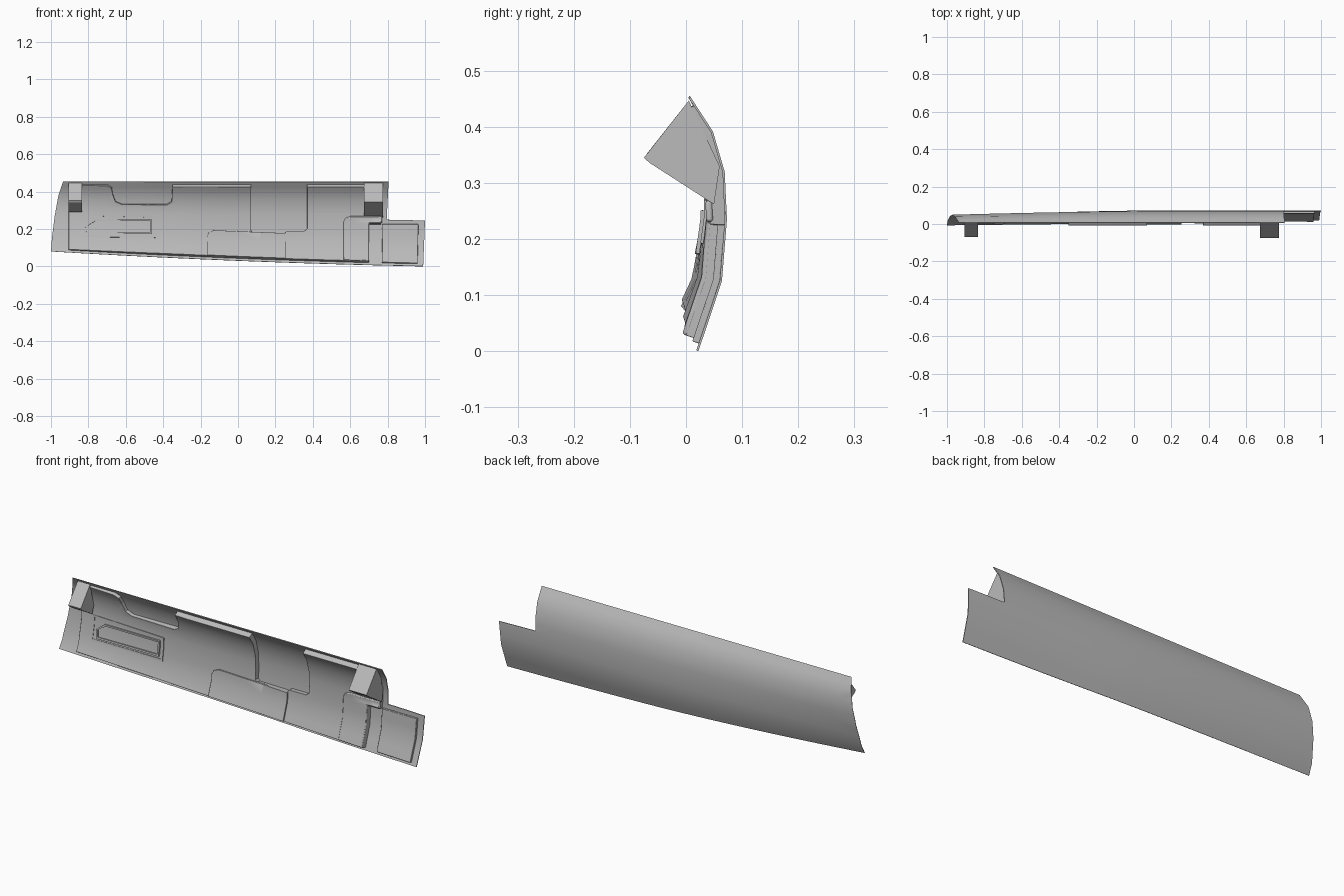
import bpy, bmesh, math
from mathutils import Vector

cube = bpy.data.objects.get("Cube")
if cube:
    bpy.data.objects.remove(cube, do_unlink=True)

GREY = (0.5, 0.5, 0.5, 1)
mat = bpy.data.materials.new("panel grey")
mat.use_nodes = True
mat.diffuse_color = GREY
mat.node_tree.nodes["Principled BSDF"].inputs["Base Color"].default_value = GREY

# Curved section of the outer skin, as (y, z)
SECTION = [(.022, 0), (.064, .125), (.073, .235), (.069, .32), (.048, .392), (.007, .455)]


def skin_y(x, z):
    pair = SECTION[-2:]
    for a, b in zip(SECTION, SECTION[1:]):
        if z <= b[1]:
            pair = (a, b)
            break
    (y0, z0), (y1, z1) = pair
    y = y0 + (y1 - y0) * (z - z0) / (z1 - z0)
    sweep = max(0, .2 - x) / 1.2
    return y - .15 * (.455 - z) * sweep ** 1.7


def on_skin(x, z, depth):
    """Point lying a given depth inside the skin, along its normal."""
    h = .02
    slope = (skin_y(x, z + h) - skin_y(x, z - h)) / (2 * h)
    n = Vector((0, 1, -slope)).normalized()
    taper = min(1, max(.4, .4 + .6 * (x + .9) / .6))
    return Vector((x, skin_y(x, z), z)) - n * depth * taper


def bottom(x):
    return .03 - .04 * x + .01 * x * x


def bottom_edge(x0, x1, lift, steps=8):
    xs = [x0 + (x1 - x0) * i / steps for i in range(steps + 1)]
    return [(x, bottom(x) + lift) for x in xs]


def finish(name, bm, bevel=0):
    bmesh.ops.recalc_face_normals(bm, faces=bm.faces)
    mesh = bpy.data.meshes.new(name)
    bm.to_mesh(mesh)
    bm.free()
    mesh.materials.append(mat)
    ob = bpy.data.objects.new(name, mesh)
    bpy.context.collection.objects.link(ob)
    bpy.context.view_layer.objects.active = ob
    for o in bpy.context.selected_objects:
        o.select_set(False)
    ob.select_set(True)
    bpy.ops.object.shade_smooth_by_angle(angle=math.radians(32))
    if bevel:
        mod = ob.modifiers.new("soft_edges", 'BEVEL')
        mod.width = bevel
        mod.segments = 2
        mod.limit_method = 'ANGLE'
        mod.angle_limit = math.radians(50)
    return ob


def panel(name, polygons, back, front, bevel=0):
    """Solid plate with x-z outlines, wrapped onto the skin."""
    bm = bmesh.new()
    for poly in polygons:
        bm.faces.new([bm.verts.new((x, 0, z)) for x, z in poly])
    bmesh.ops.remove_doubles(bm, verts=bm.verts, dist=1e-5)
    cuts = [((0, 0, z), (0, 0, 1)) for _, z in SECTION[1:-1]]
    cuts += [((0, 0, z), (0, 0, 1)) for z in (.06, .18, .28, .357, .424)]
    cuts += [((i * .1 + .013, 0, 0), (1, 0, 0)) for i in range(-10, 10)]
    for co, no in cuts:
        bmesh.ops.bisect_plane(bm, geom=bm.verts[:] + bm.edges[:] + bm.faces[:],
                               dist=1e-5, plane_co=co, plane_no=no)
    verts, faces = bm.verts[:], bm.faces[:]
    rim = [e for e in bm.edges if e.is_boundary]
    twin = {v: bm.verts.new(on_skin(v.co.x, v.co.z, front)) for v in verts}
    for f in faces:
        bm.faces.new([twin[v] for v in reversed(f.verts)])
    for e in rim:
        a, b = e.verts
        bm.faces.new((a, b, twin[b], twin[a]))
    for v in verts:
        v.co = on_skin(v.co.x, v.co.z, back)
    return finish(name, bm, bevel)


def ring(outline, width):
    """Quads between an outline and a copy shrunk by a border width."""
    xs, zs = zip(*outline)
    cx, cz = (min(xs) + max(xs)) / 2, (min(zs) + max(zs)) / 2
    sx = 1 - 2 * width / (max(xs) - min(xs))
    sz = 1 - 2 * width / (max(zs) - min(zs))
    inner = [(cx + (x - cx) * sx, cz + (z - cz) * sz) for x, z in outline]
    n = len(outline)
    return [(outline[i], outline[(i + 1) % n], inner[(i + 1) % n], inner[i]) for i in range(n)]


# Outer skin with the notched end
panel("outer_skin", [bottom_edge(-1, .99, 0, 16) + [
    (1, .245), (.9, .248), (.795, .25), (.805, .453), (-.935, .455),
    (-.96, .38), (-.98, .27), (-.995, .15)]], 0, .004)

# Inner lining with two upper recesses and a lower slot
panel("inner_lining", [bottom_edge(-.905, .7, .012) + [
    (.7, .225), (.765, .225), (.775, .44), (.37, .44), (.37, .2), (.355, .188),
    (.26, .188), (.25, .175), (.08, .178), (.07, .19), (.07, .44), (-.35, .44),
    (-.355, .35), (-.38, .335), (-.62, .335), (-.655, .35), (-.67, .39),
    (-.675, .425), (-.7, .44), (-.905, .44)]], .003, .03, .005)

# Raised boxes along the bottom
panel("centre_box", [bottom_edge(-.165, .255, .012) + [
    (.255, .175), (-.13, .19), (-.155, .18), (-.165, .16)]], .025, .038, .006)
panel("side_box", [bottom_edge(.565, .7, .012, 2) + [
    (.7, .23), (.77, .23), (.77, .27), (.6, .27), (.575, .26), (.565, .24)]], .025, .037, .006)

# Thin cover at the notched end
panel("end_cover", [bottom_edge(.77, .96, .012, 3) + [(.965, .225), (.77, .225)]],
      .003, .016, .002)

# Storage pocket frame and pointed inner rim
panel("pocket_frame", [*ring([(-.84, .155), (-.44, .15), (-.44, .27), (-.84, .28)], .01)],
      .028, .035)
panel("pocket_rim", [*ring([(-.81, .17), (-.46, .17), (-.46, .25), (-.77, .25), (-.815, .215)], .009)],
      .028, .042)


# Wedge brackets at the two upper corners
def bracket(name, x0, x1, profile):
    bm = bmesh.new()
    ends = [[bm.verts.new((x, y, z)) for y, z in profile] for x in (x0, x1)]
    for end in ends:
        bm.faces.new(end)
    n = len(profile)
    for i in range(n):
        j = (i + 1) % n
        bm.faces.new((ends[0][i], ends[0][j], ends[1][j], ends[1][i]))
    finish(name, bm)


bracket("right_bracket", -.905, -.835, [(.005, .447), (-.07, .352), (-.065, .342), (.022, .29), (.035, .33)])
bracket("left_bracket", .675, .775, [(.005, .447), (-.075, .345), (-.065, .336), (.05, .262), (.06, .33)])
